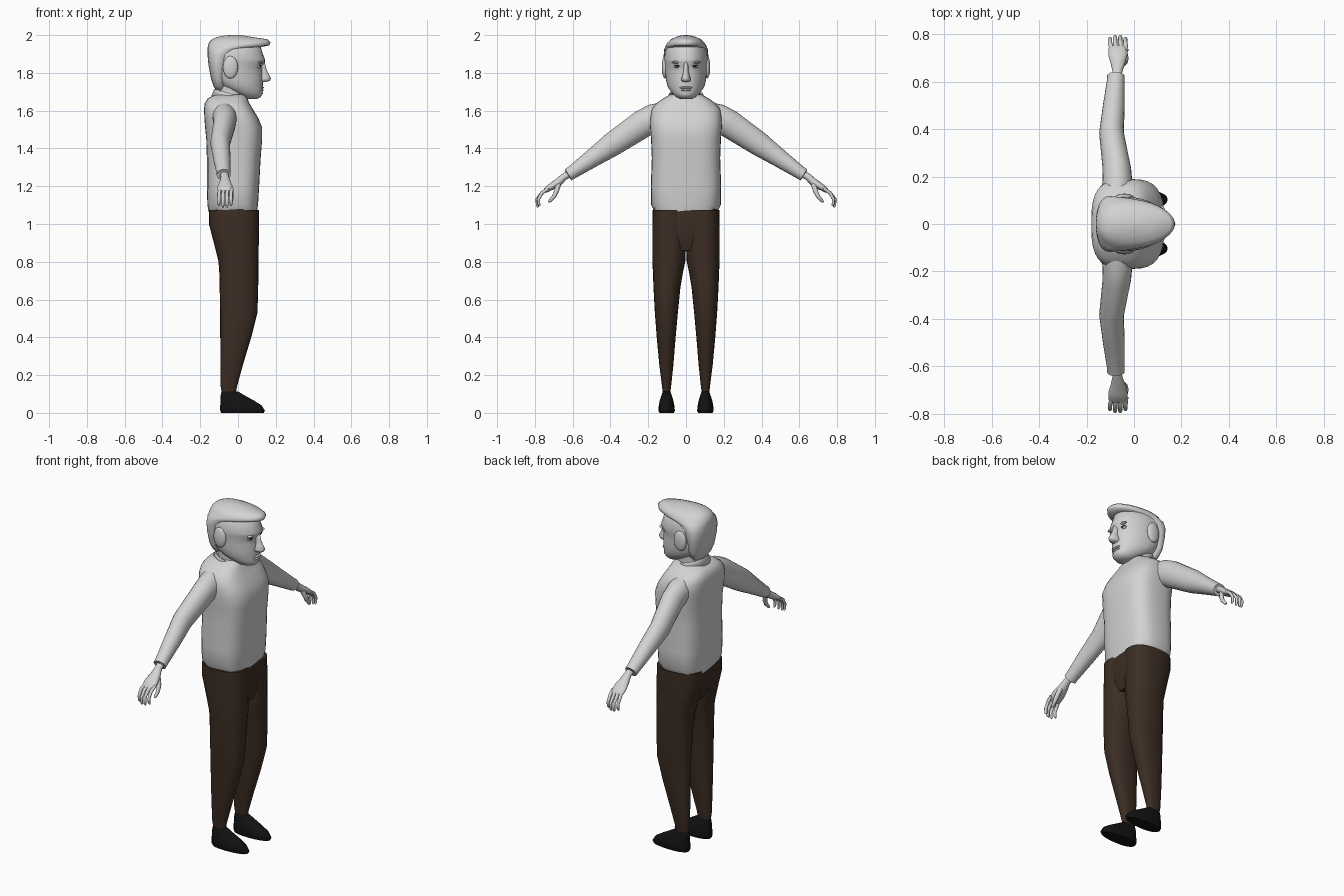
import bpy, bmesh, math
from mathutils import Vector


def material(name, r, g, b):
    m = bpy.data.materials.new(name)
    m.diffuse_color = (r, g, b, 1)
    return m


GREY = material("light grey", 0.65, 0.65, 0.65)
BROWN = material("dark brown", 0.045, 0.026, 0.017)
BLACK = material("black", 0.006, 0.006, 0.006)
DARK = material("eye dark", 0.03, 0.03, 0.03)


def finish(bm, name, mat, mirror=False, angle=50):
    bmesh.ops.recalc_face_normals(bm, faces=bm.faces)
    me = bpy.data.meshes.new(name)
    bm.to_mesh(me)
    bm.free()
    me.materials.append(mat)
    ob = bpy.data.objects.new(name, me)
    bpy.context.collection.objects.link(ob)
    bpy.ops.object.select_all(action='DESELECT')
    ob.select_set(True)
    bpy.context.view_layer.objects.active = ob
    bpy.ops.object.shade_smooth_by_angle(angle=math.radians(angle))
    if mirror:
        m = ob.modifiers.new("mirror", 'MIRROR')
        m.use_axis = (False, True, False)
        m.use_mirror_merge = False
    return ob


def skin_rings(bm, rings, closed=True, cap=True):
    vs = [[bm.verts.new(p) for p in r] for r in rings]
    n = len(vs[0])
    for a, b in zip(vs, vs[1:]):
        for i in range(n if closed else n - 1):
            j = (i + 1) % n
            bm.faces.new((a[i], a[j], b[j], b[i]))
    if cap:
        bm.faces.new(vs[0])
        bm.faces.new(vs[-1])


def power(v, e):
    return math.copysign(abs(v) ** (2 / e), v)


def stack(name, rows, mat, e=2.0, egg=0.0, n=32, mirror=False, wave=0.0, angle=50):
    """Loft of level rings: rows of (z, x back, x front, y centre, y radius)."""
    rings = []
    for k, (z, xb, xf, cy, ry) in enumerate(rows):
        ring = []
        for i in range(n):
            t = 2 * math.pi * i / n
            c, s = power(math.cos(t), e), power(math.sin(t), e)
            dz = wave * math.sin(5 * t) * math.cos(3 * t) if k == 0 else 0
            ring.append(((xb + xf) / 2 + (xf - xb) / 2 * c,
                         cy + ry * s * (1 - egg * c), z + dz))
        rings.append(ring)
    bm = bmesh.new()
    skin_rings(bm, rings)
    return finish(bm, name, mat, mirror, angle)


def tube_into(bm, path, n=16):
    """Tube along rows of (x, y, z, radius along x, radius across)."""
    pts = [Vector(p[:3]) for p in path]
    rings = []
    for k, p in enumerate(path):
        d = (pts[min(k + 1, len(pts) - 1)] - pts[max(k - 1, 0)]).normalized()
        u = Vector((1, 0, 0))
        u = (u - d * u.dot(d)).normalized()
        v = d.cross(u)
        rings.append([pts[k] + u * p[3] * math.cos(2 * math.pi * i / n)
                      + v * p[4] * math.sin(2 * math.pi * i / n) for i in range(n)])
    skin_rings(bm, rings)


def blob(name, loc, size, mat, mirror=False):
    bm = bmesh.new()
    bmesh.ops.create_uvsphere(bm, u_segments=16, v_segments=10, radius=1)
    for v in bm.verts:
        v.co = Vector([loc[i] + v.co[i] * size[i] for i in range(3)])
    return finish(bm, name, mat, mirror, 180)


# Sweater body with a wavy hem
stack("sweater", [
    (1.065, -.155, .10, 0, .165), (1.10, -.162, .106, 0, .184), (1.20, -.165, .112, 0, .186),
    (1.35, -.165, .12, 0, .181), (1.45, -.168, .128, 0, .185), (1.51, -.174, .128, 0, .190),
    (1.56, -.178, .108, 0, .190), (1.61, -.18, .078, 0, .182), (1.64, -.176, .06, 0, .155),
    (1.665, -.16, .05, 0, .12), (1.685, -.12, .035, 0, .085)], GREY, e=3, wave=.012)

# Sleeves
bm = bmesh.new()
tube_into(bm, [(-.075, .10, 1.585, .06, .065), (-.07, .17, 1.56, .064, .076),
               (-.072, .23, 1.53, .06, .074), (-.095, .385, 1.425, .052, .064),
               (-.085, .50, 1.345, .046, .048), (-.077, .605, 1.272, .037, .035),
               (-.076, .624, 1.26, .037, .034), (-.076, .622, 1.262, .028, .026)], 20)
finish(bm, "sleeve", GREY, True)

# Hands: wrist and palm, four curled fingers, thumb
bm = bmesh.new()
tube_into(bm, [(-.074, .60, 1.275, .021, .02), (-.07, .645, 1.25, .021, .019),
               (-.068, .675, 1.222, .03, .021), (-.068, .71, 1.20, .04, .019),
               (-.068, .74, 1.18, .04, .014), (-.068, .75, 1.172, .034, .008)])
for k in range(4):
    x = -.101 + .0215 * k
    r = .0095
    e = .008 if k in (1, 2) else 0
    tube_into(bm, [(x * .9, .73, 1.187, r, r), (x, .762, 1.165, r, r),
                   (x, .781 + e, 1.132, r * .9, r * .9), (x, .779 + e, 1.105 - e, r * .8, r * .8),
                   (x, .774 + e, 1.096 - e, r * .4, r * .4)], 8)
tube_into(bm, [(-.05, .675, 1.21, .014, .014), (-.038, .685, 1.175, .013, .013),
               (-.034, .70, 1.145, .011, .011), (-.036, .72, 1.122, .009, .009),
               (-.038, .728, 1.117, .004, .004)], 8)
finish(bm, "hand", GREY, True)

# Trousers: hips and two legs
stack("trouser_hips", [
    (.86, -.09, .085, 0, .06), (.92, -.125, .10, 0, .14), (1.0, -.15, .107, 0, .172),
    (1.085, -.152, .10, 0, .172)], BROWN, e=2.8)
stack("trouser_leg", [
    (.10, -.085, -.012, .103, .019), (.14, -.092, -.005, .103, .024), (.25, -.093, .025, .104, .037),
    (.40, -.094, .07, .105, .05), (.53, -.095, .103, .104, .061), (.66, -.097, .107, .101, .071),
    (.74, -.099, .108, .096, .079), (.80, -.103, .109, .091, .087), (.90, -.128, .11, .0885, .0895),
    (1.0, -.154, .11, .0875, .0905), (1.075, -.155, .11, .086, .09)], BROWN, e=2.4, n=24, mirror=True)

# Shoes
stack("shoe", [
    (0, -.09, .137, .103, .038), (.012, -.094, .142, .103, .044), (.04, -.094, .125, .103, .041),
    (.065, -.093, .085, .103, .036), (.09, -.092, .04, .103, .028),
    (.112, -.088, .002, .103, .021)], BLACK, e=2.3, egg=.1, n=24, mirror=True)

# Neck and head
stack("neck", [(1.60, -.11, .05, 0, .078), (1.68, -.112, .04, 0, .074), (1.78, -.12, .05, 0, .08)], GREY)
stack("head", [
    (1.662, .045, .10, 0, .03), (1.672, .02, .12, 0, .05), (1.69, -.02, .132, 0, .07),
    (1.71, -.06, .128, 0, .085), (1.735, -.10, .132, 0, .098), (1.765, -.125, .130, 0, .104),
    (1.80, -.14, .130, 0, .108), (1.835, -.15, .127, 0, .11), (1.857, -.15, .143, 0, .112),
    (1.873, -.15, .142, 0, .113), (1.90, -.15, .131, 0, .111), (1.94, -.145, .12, 0, .10),
    (1.975, -.12, .08, 0, .07)], GREY, e=2.2, egg=.17, angle=80)

# Hair with a raised front
stack("hair", [
    (1.70, -.11, -.07, 0, .045), (1.73, -.13, -.055, 0, .08), (1.77, -.143, -.05, 0, .098),
    (1.84, -.156, -.03, 0, .111), (1.89, -.161, -.01, 0, .116), (1.925, -.161, .05, 0, .113),
    (1.938, -.16, .13, 0, .108), (1.946, -.159, .166, 0, .104), (1.963, -.152, .172, 0, .094),
    (1.978, -.138, .155, 0, .077), (1.99, -.11, .075, 0, .053), (1.998, -.07, .03, 0, .025),
    (2.0, -.045, .005, 0, .008)], GREY, e=2.2, egg=.17, angle=70)

# Face details
stack("nose", [
    (1.752, .09, .145, 0, .012), (1.757, .09, .168, 0, .024), (1.77, .09, .175, 0, .025),
    (1.79, .09, .165, 0, .018), (1.82, .09, .15, 0, .013), (1.855, .09, .142, 0, .012)],
    GREY, n=16, angle=80)
blob("upper_lip", (.126, 0, 1.722), (.012, .034, .006), GREY)
blob("lower_lip", (.124, 0, 1.709), (.012, .028, .007), GREY)
blob("ear", (-.04, .112, 1.83), (.04, .016, .06), GREY, True)
blob("eyeball", (.11, .044, 1.834), (.009, .021, .009), GREY, True)
blob("eye_line", (.115, .044, 1.838), (.007, .02, .004), DARK, True)
blob("pupil", (.117, .044, 1.834), (.004, .006, .006), DARK, True)
blob("brow", (.118, .046, 1.856), (.014, .03, .007), GREY, True)

# Shirt collar, open at the front and sloping down to two points
rings = [[], [], []]
for i in range(33):
    t = math.radians(32 + 296 * i / 32)
    c, s = math.cos(t), math.sin(t)
    tip = max(0, c) ** 2 * .025
    rings[0].append((-.038 + .083 * c, .08 * s, 1.685 - .022 * c))
    rings[1].append((-.038 + .088 * c, .088 * s, 1.69 - .025 * c))
    rings[2].append((-.036 + .106 * c, .106 * s, 1.655 - .02 * c - tip))
bm = bmesh.new()
skin_rings(bm, rings, closed=False, cap=False)
collar = finish(bm, "collar", GREY)
sol = collar.modifiers.new("thickness", 'SOLIDIFY')
sol.thickness = .006
